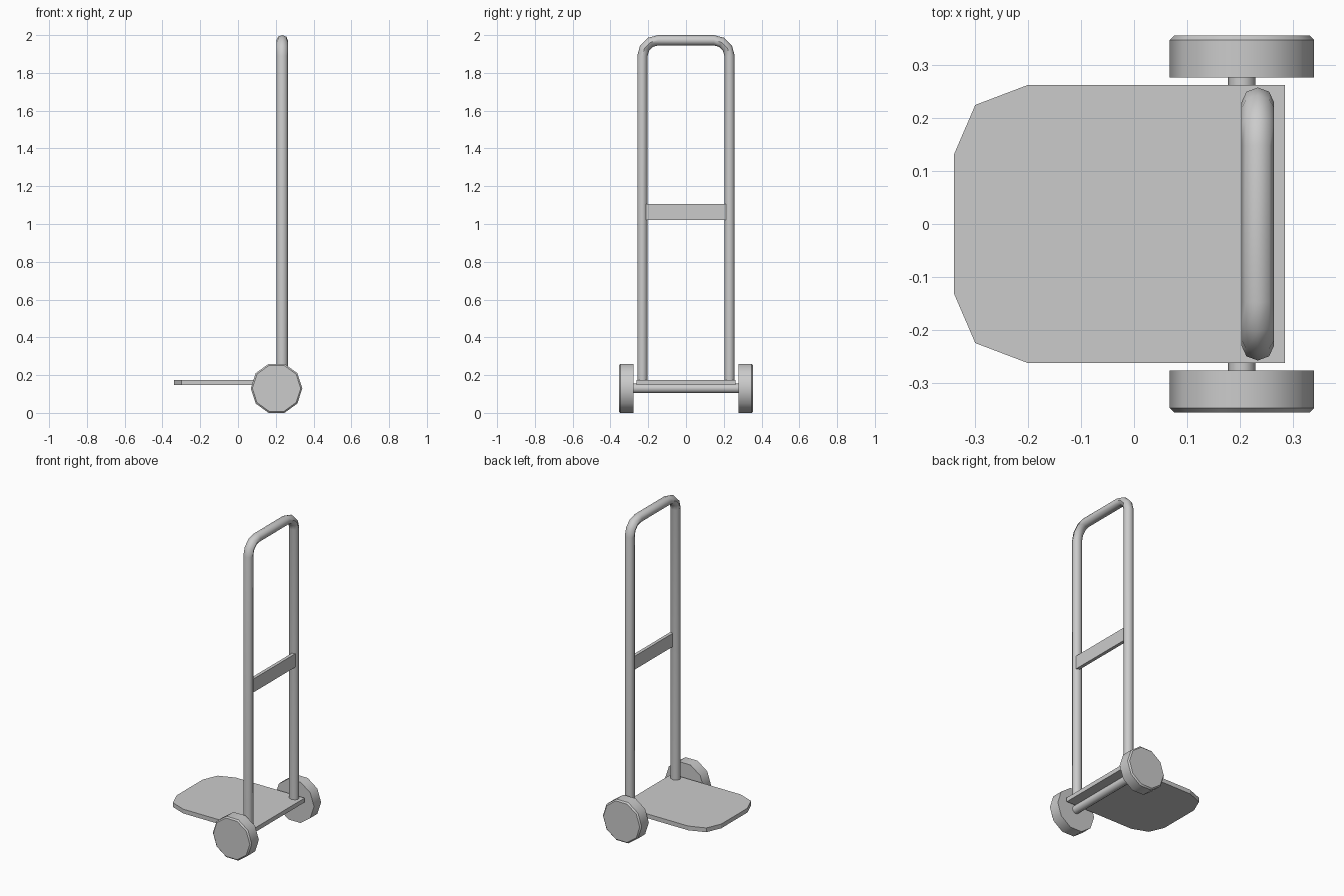
import bpy, bmesh
from math import sin, cos, pi, radians
from mathutils import Vector

if "Cube" in bpy.data.objects:
    bpy.data.objects.remove(bpy.data.objects["Cube"])


def loft(name, rings, smooth=None):
    """Skin a list of equal-length point rings and cap both ends."""
    bm = bmesh.new()
    rows = [[bm.verts.new(p) for p in ring] for ring in rings]
    n = len(rows[0])
    for a, b in zip(rows, rows[1:]):
        for i in range(n):
            j = (i + 1) % n
            bm.faces.new((a[i], a[j], b[j], b[i]))
    bm.faces.new(rows[0])
    bm.faces.new(rows[-1])
    bmesh.ops.recalc_face_normals(bm, faces=bm.faces)
    mesh = bpy.data.meshes.new(name)
    bm.to_mesh(mesh)
    bm.free()
    obj = bpy.data.objects.new(name, mesh)
    bpy.context.collection.objects.link(obj)
    if smooth:
        bpy.ops.object.select_all(action='DESELECT')
        obj.select_set(True)
        bpy.context.view_layer.objects.active = obj
        bpy.ops.object.shade_smooth_by_angle(angle=radians(smooth))
    return obj


def y_ring(r, y, sides):
    """Circle around the wheel axis."""
    return [(AXLE_X + r * cos(2 * pi * i / sides), y,
             AXLE_Z + r * sin(2 * pi * i / sides)) for i in range(sides)]


AXLE_X, AXLE_Z, FRAME_X = 0.204, 0.13, 0.234

# Load plate with clipped front corners
half = [(0.285, 0.263), (-0.20, 0.263), (-0.30, 0.225), (-0.34, 0.132)]
outline = half + [(x, -y) for x, y in reversed(half)]
loft("load_plate", [[(x, y, z) for x, y in outline] for z in (0.148, 0.175)])

# Axle and ten-sided wheels, chamfered on the outer rim
loft("axle", [y_ring(0.026, y, 10) for y in (-0.29, 0.29)], 50)
for side, s in (("left", -1), ("right", 1)):
    profile = [(0.1365, 0.277), (0.1365, 0.348), (0.128, 0.356)]
    loft("wheel_" + side, [y_ring(r, s * y, 10) for r, y in profile], 40)

# Bent tube frame: uprights, rounded corners and top handle
BEND_Y, BEND_Z, BEND_R = 0.148, 1.89, 0.0825
arc = [radians(a) for a in (0, 30, 60, 90)]
path = [(BEND_Y + BEND_R, 0.16, 0.0)]
path += [(BEND_Y + BEND_R * cos(a), BEND_Z + BEND_R * sin(a), a) for a in arc]
path += [(-y, z, pi - a) for y, z, a in reversed(path)]
rings = []
for y, z, a in path:
    outward = Vector((0, cos(a), sin(a)))
    centre = Vector((FRAME_X, y, z))
    rings.append([centre + Vector((0.0305 * cos(t), 0, 0)) + outward * 0.0275 * sin(t)
                  for t in (2 * pi * i / 8 for i in range(8))])
loft("tube_frame", rings, 50)

# Flat cross bar between the uprights
bar = [(0.236, 1.02), (0.257, 1.02), (0.257, 1.105), (0.236, 1.105)]
loft("cross_bar", [[(x, y, z) for x, z in bar] for y in (-0.212, 0.212)])
